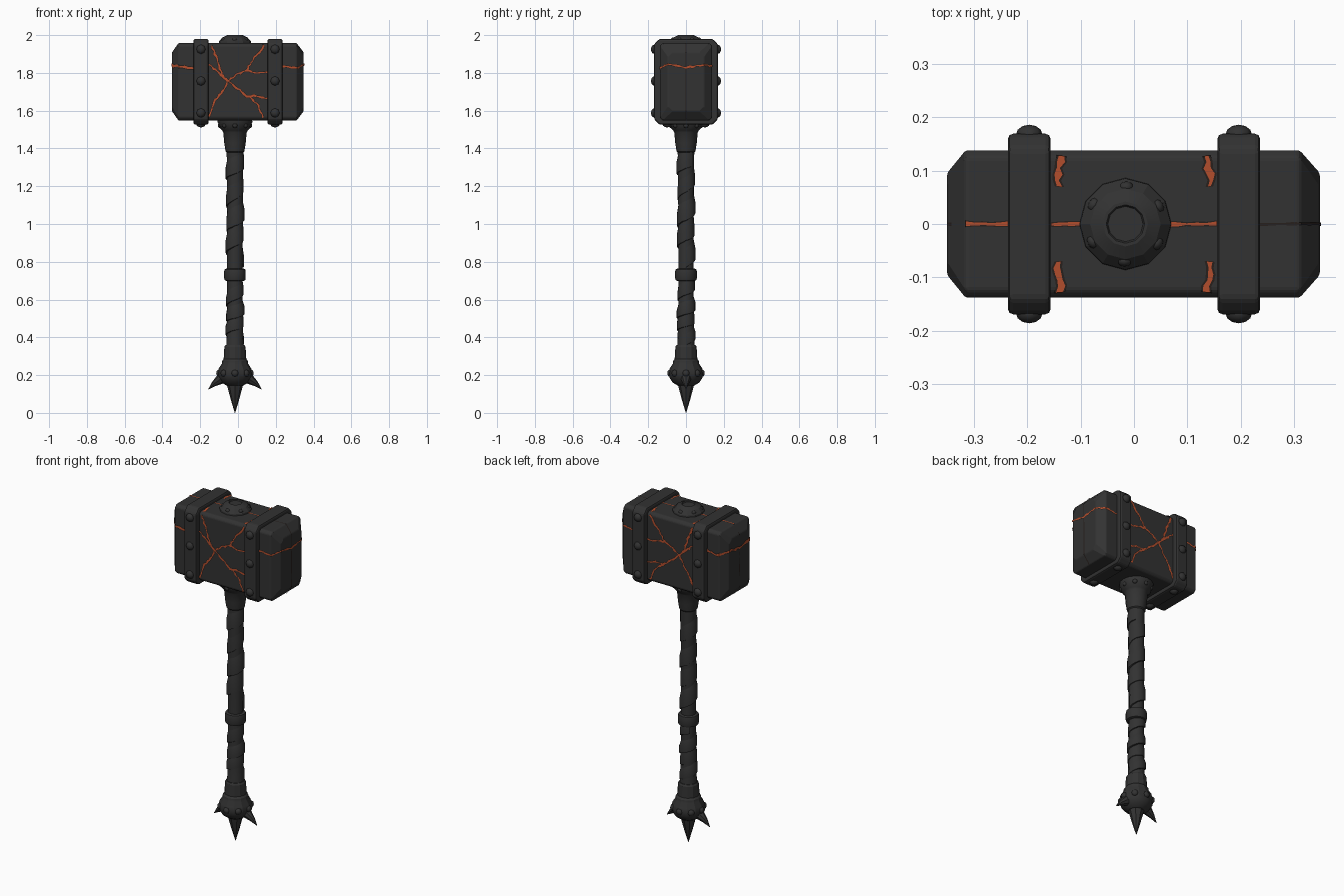
import bpy, bmesh, math, random
from mathutils import Vector, Matrix

random.seed(4)
if "Cube" in bpy.data.objects:
    bpy.data.objects.remove(bpy.data.objects["Cube"])

AXIS = -0.016      # handle axis in x
MID = 1.753        # head centre height
Y, Z = Vector((0, 1, 0)), Vector((0, 0, 1))


def material(name, r, g, b):
    m = bpy.data.materials.new(name)
    m.use_nodes = True
    m.diffuse_color = (r, g, b, 1)
    m.node_tree.nodes["Principled BSDF"].inputs["Base Color"].default_value = (r, g, b, 1)
    return m


STONE = material("dark stone", 0.032, 0.032, 0.032)
SCORCH = material("scorched groove", 0.02, 0.014, 0.012)
EMBER = material("ember orange", 0.45, 0.075, 0.025)


def finish(name, bm, mat=STONE, bevel=0, smooth=0, fix=True):
    if fix:
        bmesh.ops.recalc_face_normals(bm, faces=bm.faces[:])
    mesh = bpy.data.meshes.new(name)
    bm.to_mesh(mesh)
    bm.free()
    mesh.materials.append(mat)
    ob = bpy.data.objects.new(name, mesh)
    bpy.context.collection.objects.link(ob)
    if bevel:
        mod = ob.modifiers.new("chipped edge", "BEVEL")
        mod.width, mod.segments, mod.limit_method = bevel, 2, "ANGLE"
    if smooth:
        bpy.ops.object.select_all(action="DESELECT")
        ob.select_set(True)
        bpy.context.view_layer.objects.active = ob
        bpy.ops.object.shade_smooth_by_angle(angle=math.radians(smooth))


def loft(bm, rings):
    """Skin a list of equal point rings and cap both ends."""
    loops = [[bm.verts.new(p) for p in ring] for ring in rings]
    for a, b in zip(loops, loops[1:]):
        for i in range(len(a)):
            j = (i + 1) % len(a)
            bm.faces.new((a[i], a[j], b[j], b[i]))
    bm.faces.new(loops[0])
    bm.faces.new(loops[-1])


def slab(name, sections, bevel):
    """Chamfered block lofted along x from (x, half depth, half height, chamfer)."""
    rings = []
    for x, hy, hz, c in sections:
        corner = [(hy, hz - c), (hy - c, hz), (c - hy, hz), (-hy, hz - c)]
        ring = corner + [(-y, -z) for y, z in corner]
        rings.append([(x, y, MID + z) for y, z in ring])
    bm = bmesh.new()
    loft(bm, rings)
    finish(name, bm, bevel=bevel)


def lathe(name, profile, sides=16, smooth=35):
    bm = bmesh.new()
    turns = [math.tau * i / sides for i in range(sides)]
    loft(bm, [[(AXIS + r * math.cos(t), r * math.sin(t), z) for t in turns]
              for r, z in profile])
    finish(name, bm, smooth=smooth)


def rivets(name, places, radius):
    """Domed studs at (point, outward direction)."""
    bm = bmesh.new()
    for point, out in places:
        turn = Vector(out).to_track_quat("Z", "Y").to_matrix().to_4x4()
        mat = Matrix.Translation(point) @ turn @ Matrix.Diagonal((1, 1, 0.75, 1))
        bmesh.ops.create_uvsphere(bm, u_segments=8, v_segments=6, radius=radius, matrix=mat)
    finish(name, bm, smooth=50)


def around(count, radius, z, start=0.0):
    spots = []
    for i in range(count):
        t = math.tau * i / count + start
        out = Vector((math.cos(t), math.sin(t), 0))
        spots.append((out * radius + Vector((AXIS, 0, z)), out))
    return spots


def ribbon(bm, pts, width, lift, normal=None, across=None, ragged=0.004, thin=0.7):
    """Ragged flat strip laid on a surface; either its normal or its width axis is fixed."""
    pts = [Vector(p) for p in pts]
    path = [a.lerp(b, k / 5) for a, b in zip(pts, pts[1:]) for k in range(5)] + [pts[-1]]
    pairs = []
    for i, p in enumerate(path):
        t = (path[min(i + 1, len(path) - 1)] - path[max(i - 1, 0)]).normalized()
        n = normal or t.cross(across).normalized()
        side = across or n.cross(t).normalized()
        taper = random.uniform(thin, 1.2)
        c = p + n * lift + side * random.uniform(-ragged, ragged)
        pairs.append([bm.verts.new(c + side * s * width * taper / 2) for s in (-1, 1)])
    for a, b in zip(pairs, pairs[1:]):
        bm.faces.new((a[0], b[0], b[1], a[1]))


# Hammer head and its two iron bands
slab("head_block", [(-0.35, 0.095, 0.155, 0.025), (-0.315, 0.138, 0.205, 0.014),
                    (0.31, 0.138, 0.205, 0.014), (0.348, 0.095, 0.155, 0.025)], 0.006)
studs = []
for side, label in ((-1, "right"), (1, "left")):
    x = side * 0.196
    slab(label + "_band", [(x - 0.04, 0.169, 0.227, 0.028),
                           (x + 0.04, 0.169, 0.227, 0.028)], 0.01)
    for s in (-1, 1):
        studs += [((x, s * 0.167, MID + dz), (0, s, 0)) for dz in (-0.165, 0.004, 0.172)]
        studs.append(((x, s * 0.1, MID - 0.223), (0, 0, -1)))
rivets("band_rivets", studs, 0.025)

# Cracks on the front face, mirrored to the back, as (x, height) paths
cracks = [
    [(-0.155, 1.845), (-0.11, 1.81), (-0.055, 1.757)],
    [(-0.055, 1.757), (-0.01, 1.79), (0.045, 1.815), (0.075, 1.865), (0.14, 1.945)],
    [(-0.14, 1.945), (-0.11, 1.87), (-0.085, 1.79), (-0.055, 1.757)],
    [(-0.055, 1.757), (0.0, 1.715), (0.05, 1.675), (0.1, 1.64), (0.135, 1.565)],
    [(0.05, 1.675), (0.1, 1.68), (0.155, 1.665)],
    [(-0.055, 1.757), (-0.09, 1.69), (-0.125, 1.65), (-0.155, 1.57)],
    [(0.045, 1.815), (0.1, 1.8), (0.155, 1.8)],
]
for name, mat, width, lift, thin in (("crack_grooves", SCORCH, 0.015, 0.0015, 0.7),
                                     ("crack_embers", EMBER, 0.0105, 0.003, 0.35)):
    random.seed(9)
    bm = bmesh.new()
    for s in (-1, 1):
        for path in cracks:
            ribbon(bm, [(x, s * 0.138, z) for x, z in path], width, lift, normal=Y * s, thin=thin)
        # cracks wrapped round the ends of the head, wider on the right end
        wrap = [(0.235, -0.138), (0.312, -0.138), (0.349, -0.095), (0.349, 0),
                (0.349, 0.095), (0.312, 0.138), (0.235, 0.138)]
        heights = (1.835, 1.825, 1.845, 1.83, 1.84, 1.835, 1.825)
        ribbon(bm, [(s * x, s * y, z) for (x, y), z in zip(wrap, heights)],
               width * (1.2 - 0.25 * s), lift, across=Z, thin=thin)
        # short cracks running over the top edges
        for x in (-0.14, 0.14):
            ribbon(bm, [(x * 1.02, s * 0.07, 1.958), (x * 0.98, s * 0.128, 1.958)],
                   width * 1.3, lift, normal=Z, thin=thin)
    # seam along the top
    for a, b in ((-0.315, -0.235), (-0.155, -0.09), (0.06, 0.155)):
        ribbon(bm, [(a, 0, 1.958), (b, 0, 1.958)], width * 0.7, lift,
               normal=Z, ragged=0.001, thin=thin)
    finish(name, bm, mat, fix=False)

# Dark vertical seams over the end faces
bm = bmesh.new()
for s in (-1, 1):
    ribbon(bm, [(s * 0.235, 0, 1.958), (s * 0.313, 0, 1.958), (s * 0.349, 0, MID + 0.155),
                (s * 0.349, 0, MID - 0.155), (s * 0.313, 0, 1.548)],
           0.006, 0.001, across=Y * s, ragged=0.001)
finish("end_seams", bm, SCORCH, fix=False)

# Cap above the head and collar below it
lathe("top_cap", [(0.087, 1.95), (0.085, 1.967), (0.066, 1.988), (0.042, 2.0), (0.036, 2.0),
                  (0.033, 1.994), (0.005, 1.994)], sides=12, smooth=20)
rivets("cap_rivets", around(6, 0.069, 1.974, 0.5), 0.014)
lathe("head_collar", [(0.09, 1.56), (0.092, 1.54), (0.078, 1.505), (0.068, 1.495), (0.062, 1.485),
                      (0.057, 1.43), (0.05, 1.385), (0.04, 1.375)])
rivets("collar_rivets", around(8, 0.08, 1.522, -math.pi / 2), 0.014)

# Handle shaft with a middle ring
lathe("handle_shaft", [(0.044, 1.4), (0.041, 1.1), (0.041, 0.5), (0.046, 0.36),
                       (0.056, 0.3), (0.06, 0.25)])
lathe("handle_ring", [(0.045, 0.698), (0.054, 0.702), (0.057, 0.712), (0.057, 0.75),
                      (0.054, 0.76), (0.045, 0.764)])


def wrapping(name, bottom, top, pitch, radius):
    """Overlapping spiral strip with a raised lower lip."""
    bm = bmesh.new()
    count = int((top - bottom) / pitch * 16)
    rows = []
    for i in range(count + 1):
        t = math.tau * i / 16
        z = bottom + pitch * i / 16 + 0.012 * math.sin(t * 0.37) + random.uniform(-0.002, 0.002)
        lip = radius + 0.005 + 0.003 * math.sin(t * 0.61)
        row = []
        for r, dz in ((radius - 0.004, 0), (lip, 0.003), (lip, pitch * 0.5), (radius - 0.002, pitch * 0.85)):
            row.append(bm.verts.new((AXIS + r * math.cos(t), r * math.sin(t), z + dz)))
        rows.append(row)
    for a, b in zip(rows, rows[1:]):
        for k in range(3):
            bm.faces.new((a[k], b[k], b[k + 1], a[k + 1]))
    finish(name, bm, smooth=30, fix=False)


wrapping("upper_wrap", 0.77, 1.31, 0.13, 0.042)
wrapping("lower_wrap", 0.36, 0.65, 0.085, 0.043)

# Pommel with studs and spikes
lathe("pommel", [(0.05, 0.36), (0.056, 0.35), (0.06, 0.285), (0.068, 0.275), (0.07, 0.26),
                 (0.086, 0.235), (0.092, 0.21), (0.087, 0.185), (0.07, 0.16), (0.045, 0.145)],
      sides=12, smooth=25)
rivets("pommel_rivets", around(8, 0.085, 0.21), 0.019)
lathe("bottom_spike", [(0.03, 0.175), (0.046, 0.165), (0.042, 0.145), (0.022, 0.07), (0.001, 0.0)],
      sides=8, smooth=20)
for s, label in ((-1, "right"), (1, "left")):
    bm = bmesh.new()
    rings = []
    for out, z, r in ((0.05, 0.188, 0.034), (0.08, 0.176, 0.026), (0.11, 0.155, 0.015), (0.141, 0.125, 0.001)):
        turns = [math.tau * i / 8 for i in range(8)]
        rings.append([(AXIS + s * (out + 0.6 * r * math.cos(t)), r * math.sin(t), z + 0.8 * r * math.cos(t))
                      for t in turns])
    loft(bm, rings)
    finish(label + "_spike", bm, smooth=30)
